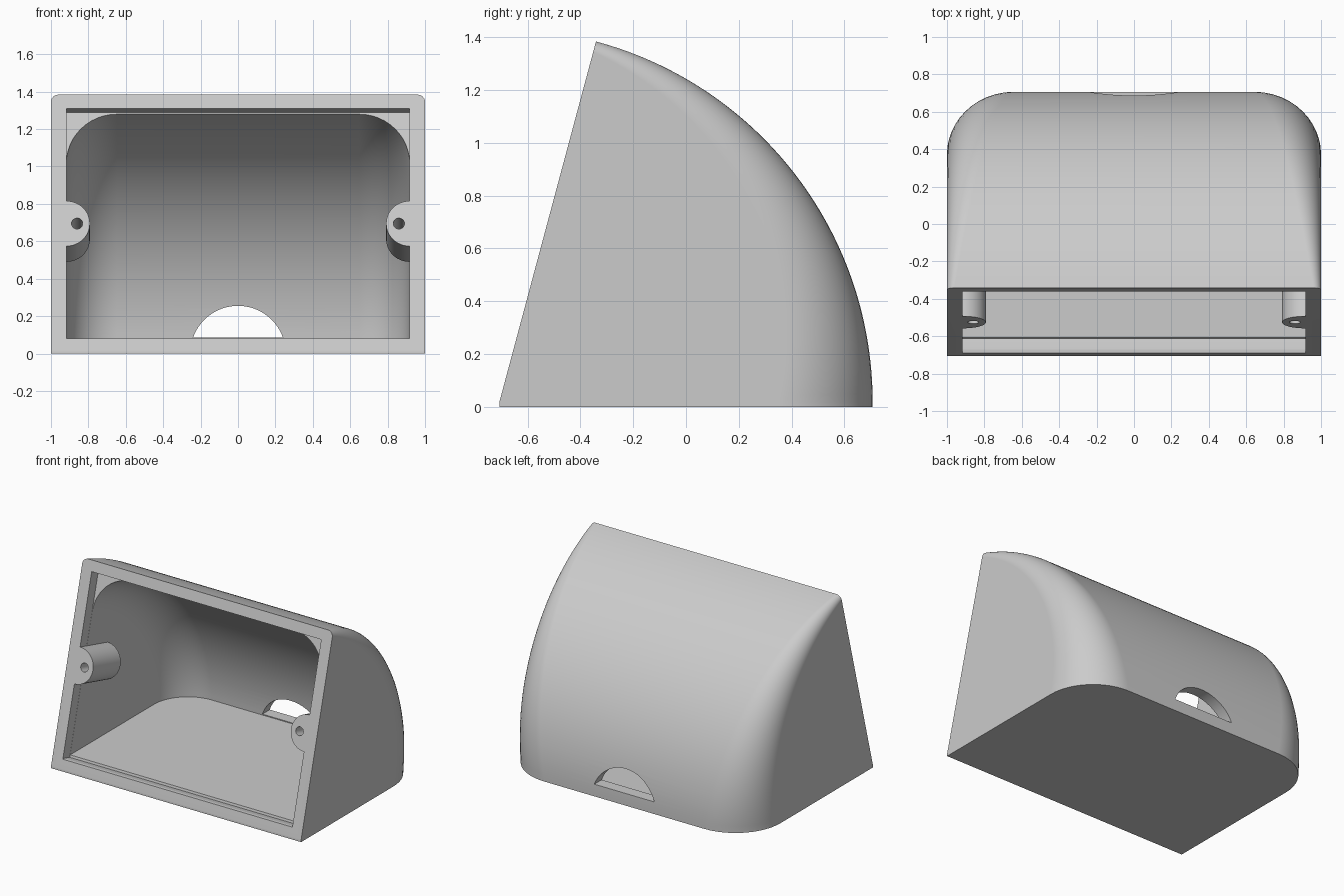
import bpy, bmesh
from math import sin, cos, pi, radians
from mathutils import Vector

cube = bpy.data.objects.get("Cube")
if cube:
    bpy.data.objects.remove(cube, do_unlink=True)

# Pivot of the curved shell, in y and z, and the lean of the open front
PIVOT_Y, PIVOT_Z = -0.707, 0.018
LEAN = radians(75)

grey = bpy.data.materials.new("light_grey_plastic")
grey.use_nodes = True
grey.diffuse_color = (0.6, 0.6, 0.6, 1)
grey.node_tree.nodes["Principled BSDF"].inputs["Base Color"].default_value = (0.6, 0.6, 0.6, 1)


def front(x, s, d):
    """Point s up the leaning front plane and d behind it."""
    return Vector((x, PIVOT_Y + s * cos(LEAN) + d * sin(LEAN),
                   PIVOT_Z + s * sin(LEAN) - d * cos(LEAN)))


def loft(name, rings):
    """Closed solid through matching rings of points."""
    bm = bmesh.new()
    loops = [[bm.verts.new(p) for p in ring] for ring in rings]
    n = len(loops[0])
    for a, b in zip(loops, loops[1:]):
        for j in range(n):
            k = (j + 1) % n
            bm.faces.new((a[j], a[k], b[k], b[j]))
    bm.faces.new(loops[0])
    bm.faces.new(loops[-1])
    bmesh.ops.remove_doubles(bm, verts=bm.verts[:], dist=1e-5)
    bmesh.ops.recalc_face_normals(bm, faces=bm.faces[:])
    mesh = bpy.data.meshes.new(name)
    bm.to_mesh(mesh)
    bm.free()
    mesh.materials.append(grey)
    obj = bpy.data.objects.new(name, mesh)
    bpy.context.collection.objects.link(obj)
    return obj


def section(w, height, r, segments=12):
    """Rectangle standing on the pivot axis with two rounded outer corners."""
    pts = [(w, 0)]
    for side in (1, -1):
        arc = [(side * (w - r + r * cos(a)), height - r + r * sin(a))
               for a in (pi / 2 * i / segments for i in range(segments + 1))]
        pts += arc if side == 1 else arc[::-1]
    return pts + [(-w, 0)]


def sweep(w, height, r_low, r_high, end, steps=56):
    """Rings of the section turned about the pivot axis."""
    rings = []
    for i in range(steps + 1):
        t = i / steps
        a = end * t
        r = r_low + (r_high - r_low) * t
        rings.append([Vector((x, PIVOT_Y + h * cos(a), PIVOT_Z + h * sin(a)))
                      for x, h in section(w, height, r)])
    return rings


def circle(cx, cs, r, n=48):
    return [(cx + r * cos(2 * pi * i / n), cs + r * sin(2 * pi * i / n)) for i in range(n)]


def front_prism(name, pts, d0, d1):
    return loft(name, [[front(x, s, d) for x, s in pts] for d in (d0, d1)])


def combine(target, tool, operation):
    mod = target.modifiers.new("combine", 'BOOLEAN')
    mod.operation, mod.solver, mod.object = operation, 'EXACT', tool
    bpy.context.view_layer.objects.active = target
    bpy.ops.object.modifier_apply(modifier=mod.name)
    bpy.data.objects.remove(tool, do_unlink=True)


# Outer shell: curved wedge on a thin straight base
rings = sweep(1.0, 1.414, 0.36, 0.04, LEAN)
base = [Vector((p.x, p.y, 0)) for p in rings[0]]
housing = loft("housing", [base] + rings)

# Hollow interior with a flat floor
void = loft("interior_cutter", sweep(0.917, 1.33, 0.27, 0.27, radians(77)))
bm = bmesh.new()
bm.from_mesh(void.data)
cut = bmesh.ops.bisect_plane(bm, geom=bm.verts[:] + bm.edges[:] + bm.faces[:], dist=1e-6,
                             plane_co=(0, 0, 0.08), plane_no=(0, 0, 1), clear_inner=True)
rim = [e for e in cut["geom_cut"] if isinstance(e, bmesh.types.BMEdge)]
bmesh.ops.holes_fill(bm, edges=rim, sides=0)
bmesh.ops.recalc_face_normals(bm, faces=bm.faces[:])
bm.to_mesh(void.data)
bm.free()

# Square-cornered recess for a lid
W = 0.918
combine(void, front_prism("recess_cutter", [(-W, 0.069), (W, 0.069), (W, 1.338), (-W, 1.338)],
                          -0.15, 0.08), 'UNION')

# Screw bosses are left standing in the hollow
for side in (1, -1):
    combine(void, front_prism("boss", circle(side * 0.917, 0.701, 0.125), -0.3, 0.325),
            'DIFFERENCE')
combine(housing, void, 'DIFFERENCE')

# Screw holes
for side in (1, -1):
    combine(housing, front_prism("screw_hole", circle(side * 0.86, 0.701, 0.03, 24), -0.1, 0.26),
            'DIFFERENCE')

# Arched cable opening in the back
lo = 0.347
arch = [(0.255 * cos(a), 0.255 * sin(a))
        for a in (lo + (pi - 2 * lo) * i / 32 for i in range(33))]
combine(housing, loft("cable_hole", [[Vector((x, y, z)) for x, z in arch] for y in (0.4, 0.9)]),
        'DIFFERENCE')

# Smooth shading with crisp edges
bpy.ops.object.select_all(action='DESELECT')
housing.select_set(True)
bpy.context.view_layer.objects.active = housing
bpy.ops.object.shade_smooth_by_angle(angle=radians(30))
weighted = housing.modifiers.new("even_normals", 'WEIGHTED_NORMAL')
weighted.keep_sharp = True
